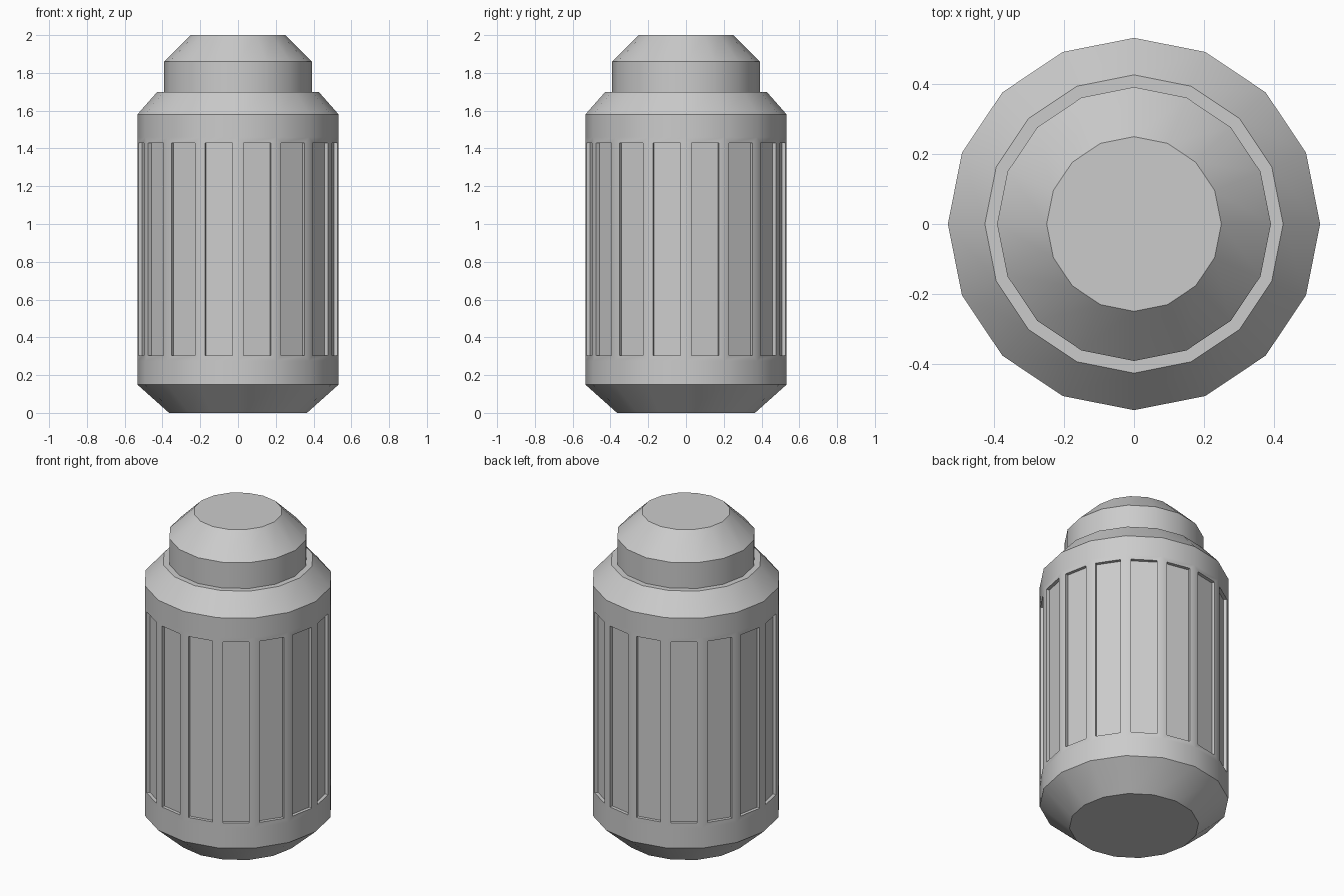
import bpy, bmesh
from math import cos, sin, pi

if "Cube" in bpy.data.objects:
    bpy.data.objects.remove(bpy.data.objects["Cube"])

SIDES = 16


def lathe(bm, profile):
    """Spin (radius, height) points into capped rings; return the face bands."""
    rings = [[bm.verts.new((r * cos(2 * pi * i / SIDES), r * sin(2 * pi * i / SIDES), z))
              for i in range(SIDES)] for r, z in profile]
    bands = []
    for a, b in zip(rings, rings[1:]):
        bands.append([bm.faces.new((a[i], a[(i + 1) % SIDES], b[(i + 1) % SIDES], b[i]))
                      for i in range(SIDES)])
    bm.faces.new(rings[0][::-1])
    bm.faces.new(rings[-1])
    bm.normal_update()
    return bands


def finish(bm, name):
    mesh = bpy.data.meshes.new(name)
    bm.to_mesh(mesh)
    bm.free()
    obj = bpy.data.objects.new(name, mesh)
    bpy.context.collection.objects.link(obj)
    bpy.ops.object.select_all(action='DESELECT')
    obj.select_set(True)
    bpy.context.view_layer.objects.active = obj
    bpy.ops.object.shade_smooth_by_angle(angle=pi / 6)


# Canister: chamfered body with shoulder ledge and stepped cap
bm = bmesh.new()
bands = lathe(bm, [(0.365, 0), (0.533, 0.15), (0.533, 0.275), (0.533, 1.46),
                   (0.533, 1.58), (0.427, 1.70), (0.392, 1.70),
                   (0.392, 1.86), (0.25, 2.0)])

# Sunken grip panels, one per side
panels = bands[2]
bmesh.ops.inset_individual(bm, faces=panels, thickness=0.03, use_even_offset=True)
for face in bmesh.ops.extrude_discrete_faces(bm, faces=panels)['faces']:
    face.normal_update()
    bmesh.ops.translate(bm, verts=face.verts, vec=face.normal * -0.02)
bm.normal_update()
finish(bm, "canister")
